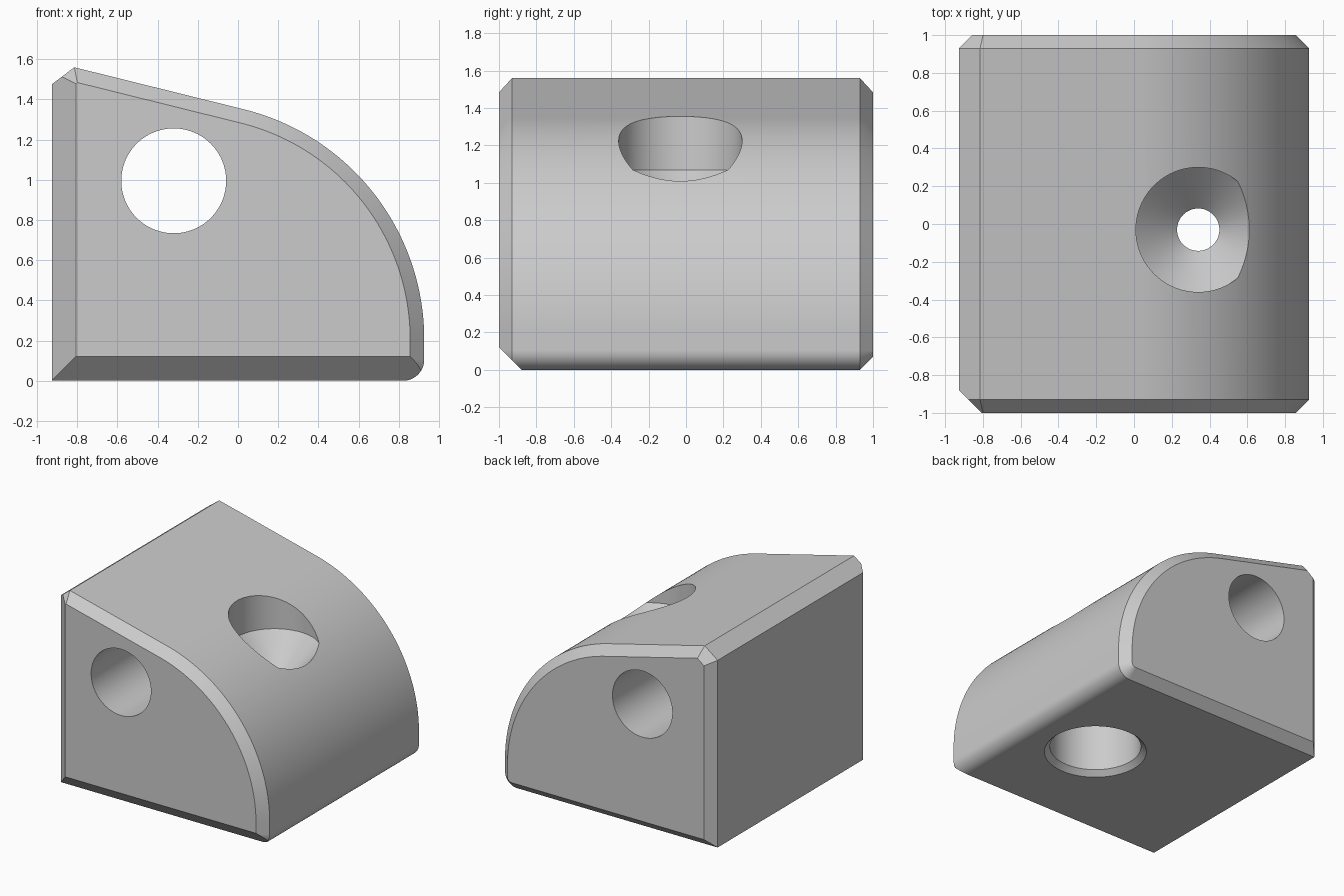
import bpy, bmesh
from math import sin, cos, pi, radians
from mathutils import Vector

cube = bpy.data.objects.get("Cube")
if cube:
    bpy.data.objects.remove(cube)

SIDE = 0.927      # half width
CHAMFER = 0.07    # general end chamfer
BIG = 0.12        # larger front chamfers

grey = bpy.data.materials.new("plain grey")
grey.use_nodes = True
grey.diffuse_color = (0.6, 0.6, 0.6, 1)
bsdf = next(n for n in grey.node_tree.nodes if n.type == 'BSDF_PRINCIPLED')
bsdf.inputs["Base Color"].default_value = (0.6, 0.6, 0.6, 1)


def arc(cx, cz, r, start, end, steps):
    angles = [radians(start + (end - start) * i / steps) for i in range(steps + 1)]
    return [Vector((cx + r * cos(a), cz + r * sin(a))) for a in angles]


def inset(points, d):
    """Mitred inward offset of a counter-clockwise outline."""
    result = []
    for i, p in enumerate(points):
        a = (p - points[i - 1]).normalized()
        b = (points[(i + 1) % len(points)] - p).normalized()
        na, nb = Vector((-a.y, a.x)), Vector((-b.y, b.x))
        result.append(p + (na + nb) * d / (1 + na.dot(nb)))
    return result


def make_object(name, bm):
    bmesh.ops.recalc_face_normals(bm, faces=bm.faces)
    mesh = bpy.data.meshes.new(name)
    bm.to_mesh(mesh)
    bm.free()
    mesh.materials.append(grey)
    obj = bpy.data.objects.new(name, mesh)
    bpy.context.collection.objects.link(obj)
    return obj


def lathe(name, profile, steps=96):
    """Closed solid turned about z from (radius, height) points."""
    bm = bmesh.new()
    rings = [[bm.verts.new((r * cos(2 * pi * i / steps), r * sin(2 * pi * i / steps), z))
              for i in range(steps)] for r, z in profile]
    for low, high in zip(rings, rings[1:]):
        for i in range(steps):
            j = (i + 1) % steps
            bm.faces.new((low[i], low[j], high[j], high[i]))
    bm.faces.new(rings[0])
    bm.faces.new(rings[-1])
    return make_object(name, bm)


# Block outline: rounded lower edge, big curve, sloped top, clipped top corner
radius = 1.18
outline = [Vector((-SIDE, 0))]
outline += arc(SIDE - 0.105, 0.105, 0.105, -90, 0, 16)
outline += arc(SIDE - radius, 0.205, radius, 0, 76, 56)
outline += [Vector((-0.815, 1.56)), Vector((-SIDE, 1.475))]
inner = inset(outline, CHAMFER)

# Block body with chamfered ends
bm = bmesh.new()
sections = [(inner, -1), (outline, CHAMFER - 1), (outline, 1 - CHAMFER), (inner, 1)]
loops = [[bm.verts.new((p.x, y, p.y)) for p in pts] for pts, y in sections]
for a, b in zip(loops, loops[1:]):
    for i in range(len(a)):
        j = (i + 1) % len(a)
        bm.faces.new((a[i], a[j], b[j], b[i]))
bm.faces.new(loops[0])
bm.faces.new(loops[-1])
bmesh.ops.recalc_face_normals(bm, faces=bm.faces)

# Larger chamfers along the front's lower and left edges
for point, normal in (((0, -1, BIG), (0, -1, -1)), ((-SIDE, BIG - 1, 0), (-1, -1, 0))):
    cut = bmesh.ops.bisect_plane(
        bm, geom=bm.verts[:] + bm.edges[:] + bm.faces[:], dist=1e-5,
        plane_co=point, plane_no=normal, clear_outer=True)
    edges = [e for e in cut["geom_cut"] if isinstance(e, bmesh.types.BMEdge)]
    bmesh.ops.holes_fill(bm, edges=edges, sides=0)
block = make_object("block", bm)

# Cross hole from front to back
cross_hole = lathe("cross_hole_cutter", [(0.261, -1.5), (0.261, 1.5)])
cross_hole.rotation_euler.x = pi / 2
cross_hole.location = (-0.32, 0, 0.995)

# Stepped screw hole: chamfered lower bore, narrow neck, countersink, upper bore
screw_hole = lathe("screw_hole_cutter", [
    (0.47, -0.1), (0.33, 0.04), (0.33, 0.55), (0.112, 0.55),
    (0.112, 0.85), (0.33, 1.07), (0.33, 1.8)])
screw_hole.location = (0.34, -0.03, 0)

bpy.ops.object.select_all(action='DESELECT')
bpy.context.view_layer.objects.active = block
block.select_set(True)
for cutter in (cross_hole, screw_hole):
    cutter.hide_render = True
    mod = block.modifiers.new("hole", 'BOOLEAN')
    mod.operation = 'DIFFERENCE'
    mod.solver = 'EXACT'
    mod.object = cutter
    bpy.ops.object.modifier_apply(modifier=mod.name)
    bpy.data.objects.remove(cutter)

# Smooth curves, crisp edges, flat large faces
bpy.ops.object.shade_smooth_by_angle(angle=radians(25))
weighted = block.modifiers.new("flat faces", 'WEIGHTED_NORMAL')
weighted.keep_sharp = True
